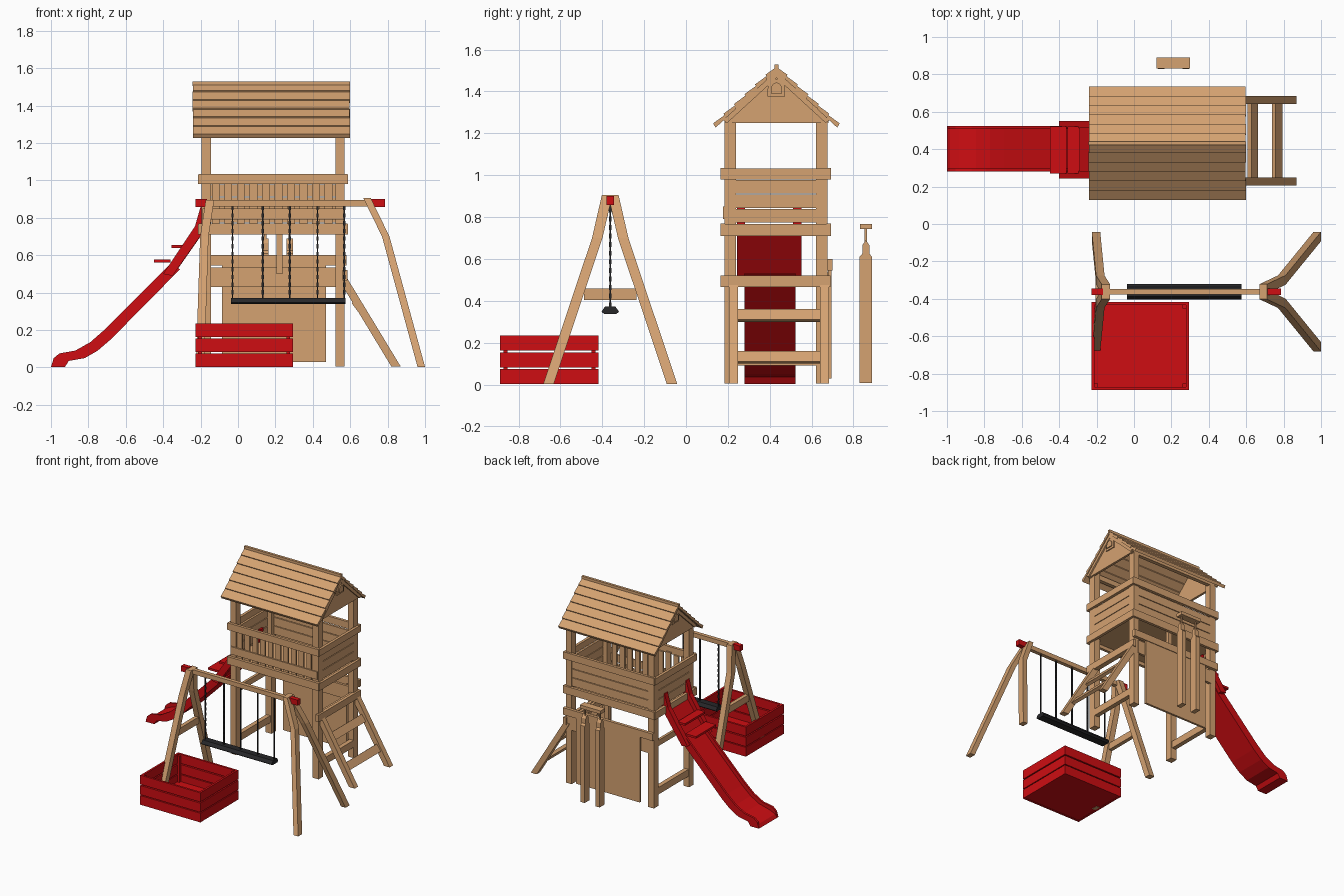
import bpy, bmesh, math, random
from mathutils import Vector

random.seed(4)


def material(name, rgb):
    m = bpy.data.materials.new(name)
    m.diffuse_color = (*rgb, 1)
    return m


WOOD = material("warm wood", (0.66, 0.36, 0.165))
RED = material("bright red", (0.62, 0.004, 0.006))
BLACK = material("dark rubber", (0.02, 0.02, 0.022))


def finish(name, bm, mat):
    bmesh.ops.recalc_face_normals(bm, faces=bm.faces)
    me = bpy.data.meshes.new(name)
    bm.to_mesh(me)
    bm.free()
    me.materials.append(mat)
    ob = bpy.data.objects.new(name, me)
    bpy.context.collection.objects.link(ob)
    return ob


def box(name, x, y, z, mat=WOOD):
    bm = bmesh.new()
    bmesh.ops.create_cube(bm, size=1)
    for v in bm.verts:
        v.co = [(r[0] + r[1]) / 2 + c * (r[1] - r[0]) for c, r in zip(v.co, (x, y, z))]
    return finish(name, bm, mat)


def extrude(name, pts, axis, a, b, mat=WOOD):
    """Extrude a flat outline: axis 'x' takes (y, z) points, 'y' takes (x, z)."""
    bm = bmesh.new()
    rings = []
    for t in (a, b):
        rings.append([bm.verts.new((t, p, q) if axis == 'x' else (p, t, q)) for p, q in pts])
        bm.faces.new(rings[-1])
    n = len(pts)
    for i in range(n):
        j = (i + 1) % n
        bm.faces.new((rings[0][i], rings[0][j], rings[1][j], rings[1][i]))
    return finish(name, bm, mat)


def beam(name, path, w, d, mat=WOOD):
    """Rectangular timber following a path; ends are cut level."""
    bm = bmesh.new()
    rings = []
    for p in path:
        rings.append([bm.verts.new((p[0] + sx * w / 2, p[1] + sy * d / 2, p[2]))
                      for sx, sy in ((-1, -1), (1, -1), (1, 1), (-1, 1))])
    bm.faces.new(rings[0])
    bm.faces.new(rings[-1])
    for r, s in zip(rings, rings[1:]):
        for i in range(4):
            j = (i + 1) % 4
            bm.faces.new((r[i], r[j], s[j], s[i]))
    return finish(name, bm, mat)


# Tower posts
for x in (-0.195, 0.52):
    for y in (0.185, 0.622):
        box("tower_post", (x, x + 0.05), (y, y + 0.055), (0.005, 1.29))

# Rails around the tower at floor and hand height
for z0, z1 in ((0.71, 0.77), (0.98, 1.035)):
    for y in (0.165, 0.67):
        box("long_rail", (-0.208, 0.585), (y, y + 0.022), (z0, z1))
    for x in (-0.213, 0.566):
        box("short_rail", (x, x + 0.022), (0.17, 0.69), (z0, z1 - 0.004))
box("floor", (-0.19, 0.565), (0.19, 0.67), (0.735, 0.755))

# Balcony: planks on three sides, pickets at the front
for i in range(3):
    z0 = 0.775 + i * 0.069
    z = (z0, z0 + 0.064)
    box("back_plank", (-0.19, 0.565), (0.655, 0.672), z)
    for x in (-0.195, 0.553):
        box("side_plank", (x, x + 0.016), (0.2, 0.66), z)
for i in range(10):
    x = -0.14 + i * 0.067
    box("front_picket", (x, x + 0.042), (0.187, 0.2), (0.74, 1.0 + random.uniform(-0.02, 0.02)))
box("front_lower_board", (-0.19, 0.565), (0.176, 0.188), (0.79, 0.85))

# Lower tower: back wall and cross bars
box("back_panel", (-0.085, 0.47), (0.678, 0.695), (0.03, 0.56))
box("back_wall_board", (-0.15, 0.53), (0.66, 0.68), (0.43, 0.535))
box("back_top_board", (-0.2, 0.58), (0.676, 0.7), (0.545, 0.6))
box("ladder_top_bar", (0.56, 0.585), (0.165, 0.69), (0.465, 0.52))
for x in (-0.19, 0.535):
    box("ground_bar", (x, x + 0.035), (0.235, 0.625), (0.09, 0.145))
for x in (-0.19, 0.54):
    box("side_middle_bar", (x, x + 0.02), (0.235, 0.625), (0.47, 0.515))
box("inner_post", (0.205, 0.238), (0.64, 0.67), (0.5, 0.735))

# Sloping ladder on the right side
for y in (0.205, 0.64):
    beam("ladder_rail", [(0.845, y + 0.022, 0.005), (0.56, y + 0.022, 0.475)], 0.05, 0.043)
for x, z in ((0.635, 0.3), (0.765, 0.1)):
    extrude("ladder_rung", [(x - 0.028, z + 0.045), (x - 0.008, z + 0.06),
                            (x + 0.028, z + 0.01), (x + 0.005, z)], 'y', 0.21, 0.68)

# Roof of overlapping boards
N, DEPTH, RIDGE = 6, 0.30, 0.432
for s in (-1, 1):
    for i in range(N):
        d0, d1 = max(0, (i - 0.12)) * DEPTH / N, (i + 1.05) * DEPTH / N
        zt = lambda d: 1.517 - 0.93 * d
        extrude("roof_board", [(RIDGE + s * d0, zt(d0)), (RIDGE + s * d1, zt(d1) + 0.012),
                               (RIDGE + s * (d1 - 0.012), zt(d1) - 0.008),
                               (RIDGE + s * d0, zt(d0) - 0.02)],
                'x', -0.243 + random.uniform(0, 0.004), 0.6 - random.uniform(0, 0.004))
beam("roof_ridge", [(0.178, RIDGE, 1.505), (0.178, RIDGE, 1.53)], 0.842, 0.02)

# Gable walls, with an arched ornament on each
arch = [(-0.042, 1.375), (0.042, 1.375)] + [
    (0.042 * math.cos(a), 1.41 + 0.05 * math.sin(a)) for a in [math.pi * k / 8 for k in range(9)]]
for x, out in ((-0.205, -1), (0.562, 1)):
    extrude("gable_wall", [(0.185, 1.25), (0.68, 1.25), (0.68, 1.275), (RIDGE, 1.505), (0.185, 1.275)],
            'x', x, x + 0.018)
    face = x if out < 0 else x + 0.018
    for k, scale in enumerate((1, 0.62)):
        pts = [(RIDGE + p * scale, 1.415 + (q - 1.415) * scale) for p, q in arch]
        extrude("gable_arch", pts, 'x', face, face + out * 0.008 * (k + 1))
    for sl in (-1, 1):
        extrude("gable_trim", [(RIDGE, 1.508), (RIDGE + sl * 0.26, 1.266),
                               (RIDGE + sl * 0.235, 1.25), (RIDGE, 1.465)], 'x', face, face + out * 0.012)
for y in (0.19, 0.645):
    box("roof_plate", (-0.2, 0.575), (y, y + 0.03), (1.245, 1.285))

# Slide: bed between two raised sides
top = [(-0.985, 0.05), (-0.955, 0.075), (-0.87, 0.09), (-0.79, 0.135), (-0.71, 0.205), (-0.36, 0.555)]
low = [(-0.31, 0.525), (-0.68, 0.15), (-0.75, 0.09), (-0.82, 0.05), (-0.905, 0.035), (-0.925, 0.003), (-1.0, 0.003)]
for y in (0.28, 0.507):
    extrude("slide_side", top + low, 'y', y, y + 0.016, RED)
mid = [((t[0] + b[0]) / 2, (t[1] + b[1]) / 2) for t, b in
       zip(top, ((-0.98, 0.003), (-0.915, 0.02), (-0.82, 0.05), (-0.75, 0.09), (-0.68, 0.15), (-0.31, 0.525)))]
extrude("slide_bed", mid + low, 'y', 0.29, 0.512, RED)

# Slide entry arms and cross bars
for y in (0.243, 0.512):
    extrude("slide_arm", [(-0.4, 0.5), (-0.23, 0.755), (-0.2, 0.86), (-0.165, 0.86),
                          (-0.175, 0.74), (-0.35, 0.49)], 'y', y, y + 0.04, RED)
extrude("slide_entry", [(-0.35, 0.53), (-0.2, 0.735), (-0.19, 0.715), (-0.33, 0.515)], 'y', 0.28, 0.515, RED)
for x0, x1, z in ((-0.45, -0.36, 0.562), (-0.355, -0.29, 0.638)):
    box("slide_cross_bar", (x0, x1), (0.27, 0.52), (z, z + 0.016), RED)

# Swing frame: top beam with red caps and bent splayed legs
YS = -0.362
box("swing_beam", (-0.21, 0.72), (YS - 0.015, YS + 0.015), (0.86, 0.895))
for x0, x1 in ((-0.228, -0.165), (0.70, 0.785)):
    box("beam_cap", (x0, x1), (YS - 0.018, YS + 0.018), (0.857, 0.9), RED)
for s in (-1, 1):
    beam("left_leg", [(-0.203, YS + s * 0.295, 0.003), (-0.18, YS + s * 0.062, 0.7),
                      (-0.15, YS + s * 0.015, 0.895)], 0.045, 0.048)
    beam("right_leg", [(0.98, YS + s * 0.295, 0.003), (0.79, YS + s * 0.062, 0.7),
                       (0.69, YS + s * 0.015, 0.905)], 0.04, 0.05)
box("leg_crossbar", (-0.205, -0.175), (YS - 0.125, YS + 0.125), (0.405, 0.458))

# Swing seat and hanging chains
extrude("swing_seat", [(YS - 0.042, 0.348), (YS - 0.025, 0.372), (YS + 0.025, 0.372),
                       (YS + 0.042, 0.348), (YS + 0.03, 0.338), (YS - 0.03, 0.338)],
        'x', -0.037, 0.575, BLACK)
for x in (-0.03, 0.132, 0.277, 0.425, 0.568):
    for i in range(24):
        z, flat = 0.37 + i * 0.0205, i % 2
        a, b = (0.006, 0.003) if flat else (0.003, 0.006)
        box("chain_link", (x - a, x + a), (YS - b, YS + b), (z, z + 0.023), BLACK)

# Sandbox of three board courses
for z in (0.003, 0.082, 0.163):
    for y in (-0.888, -0.434):
        box("sandbox_board", (-0.228, 0.295), (y, y + 0.016), (z, z + 0.072), RED)
    for x in (-0.227, 0.278):
        box("sandbox_end_board", (x, x + 0.016), (-0.886, -0.42), (z, z + 0.072), RED)
box("sandbox_floor", (-0.22, 0.285), (-0.88, -0.425), (0.005, 0.02), RED)
for x in (-0.213, 0.258):
    for y in (-0.873, -0.452):
        box("sandbox_corner", (x, x + 0.02), (y, y + 0.02), (0.01, 0.225), RED)

# Free-standing pair of planks hung from a bar behind the tower
box("hanger_bar", (0.12, 0.3), (0.832, 0.889), (0.742, 0.768))
for x in (0.128, 0.258):
    extrude("hanging_plank", [(0.828, 0.008), (0.889, 0.008), (0.889, 0.61), (0.876, 0.625), (0.876, 0.665),
                              (0.859, 0.69), (0.842, 0.665), (0.842, 0.625), (0.828, 0.61)], 'x', x, x + 0.036)
    box("plank_hook", (x + 0.012, x + 0.024), (0.853, 0.865), (0.68, 0.745))
